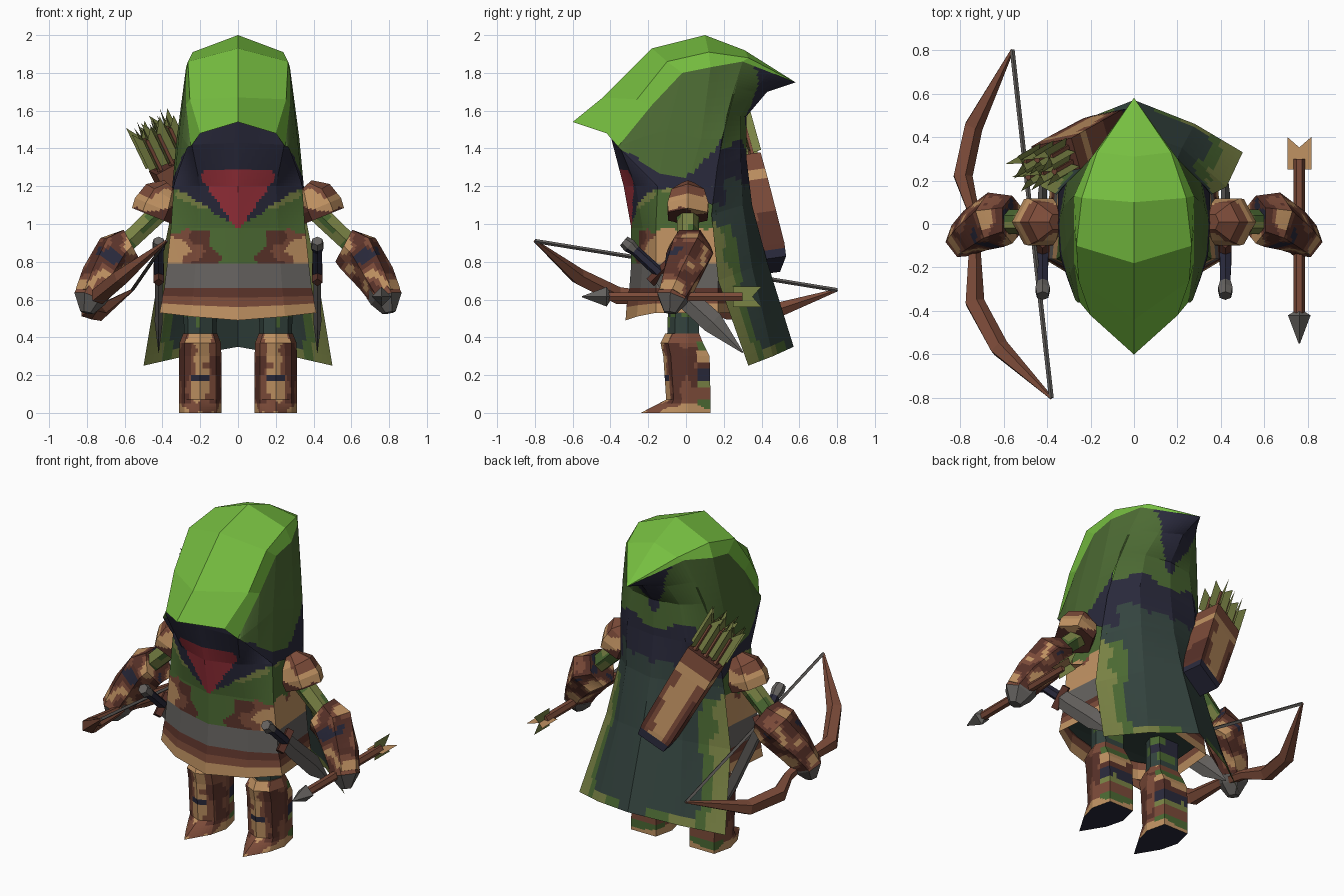
import bpy, bmesh, math
from mathutils import Vector as V, noise

if "Cube" in bpy.data.objects:
    bpy.data.objects.remove(bpy.data.objects["Cube"])

# ---- palette: one flat material per colour
PALETTE = dict(bright_green="76BE40", leaf_green="4C6A33", olive="7A8345", dark_teal="34443F",
               navy="29293B", red="98303A", dark_brown="593229", brown="7C4B39", tan="C09262", gray="65625F")
NAMES = list(PALETTE)


def lin(c):
    c /= 255
    return c / 12.92 if c < .04045 else ((c + .055) / 1.055) ** 2.4


MATS = []
for n, h in PALETTE.items():
    m = bpy.data.materials.new(n)
    m.diffuse_color = [lin(int(h[i:i + 2], 16)) for i in (0, 2, 4)] + [1]
    m.use_nodes = True
    m.node_tree.nodes["Principled BSDF"].inputs["Base Color"].default_value = m.diffuse_color
    MATS.append(m)


# ---- helpers
def nz(p, f=9):
    return noise.noise(V(p) * f + V((3.3, 7.7, 1.1)))


def camo(*levels, f=12):
    """Blotchy pattern: (threshold, colour) pairs tested from low to high."""
    def rule(c, n):
        v = nz(c, f)
        return next((col for t, col in levels if v < t), levels[-1][1])
    return rule


def build(name, rows, colour, closed=False, caps=True, cuts=0, mirror=False):
    """Loft rows of points into a flat-faced mesh and colour its faces by a rule."""
    bm = bmesh.new()
    vs = [[bm.verts.new(p) for p in r] for r in rows]
    k = len(rows[0])
    for a, b in zip(vs, vs[1:]):
        for i in range(k if closed else k - 1):
            j = (i + 1) % k
            bm.faces.new((a[i], a[j], b[j], b[i]))
    if closed and caps:
        for r in (vs[0], vs[-1]):
            c = bm.verts.new(sum((v.co for v in r), V()) / k)
            for i in range(k):
                bm.faces.new((r[i], r[(i + 1) % k], c))
    bmesh.ops.remove_doubles(bm, verts=bm.verts, dist=1e-4)
    bmesh.ops.recalc_face_normals(bm, faces=bm.faces)
    if cuts:
        bmesh.ops.subdivide_edges(bm, edges=bm.edges, cuts=cuts, use_grid_fill=True)
    bm.normal_update()
    for f in bm.faces:
        col = colour if isinstance(colour, str) else colour(f.calc_center_median(), f.normal)
        f.material_index = NAMES.index(col)
    me = bpy.data.meshes.new(name)
    bm.to_mesh(me)
    bm.free()
    for m in MATS:
        me.materials.append(m)
    ob = bpy.data.objects.new(name, me)
    bpy.context.collection.objects.link(ob)
    if mirror:
        ob.modifiers.new("mirror", "MIRROR")
    return ob


def tube(name, path, radii, colour, n=6, up=(0, 0, 1), flat=1, turn=0, **kw):
    """Sweep an n-sided section along a path; flat scales it along 'up'."""
    P = [V(p) for p in path]
    rows = []
    for i, p in enumerate(P):
        d = (P[min(i + 1, len(P) - 1)] - P[max(i - 1, 0)]).normalized()
        b = (V(up) - d * d.dot(V(up))).normalized()
        a = d.cross(b)
        rows.append([p + (a * math.cos(t) + b * flat * math.sin(t)) * radii[i]
                     for t in (turn + math.tau * j / n for j in range(n))])
    return build(name, rows, colour, closed=True, **kw)


# ---- hood: bright top, darker sides
A = [(0, -.6, 1.54), (0, -.44, 1.67), (0, -.18, 1.93), (0, .1, 2), (0, .31, 1.92), (0, .58, 1.75)]
B = [(.2, -.42, 1.48), (.255, -.26, 1.66), (.265, -.1, 1.86), (.24, .12, 1.91), (.17, .33, 1.88), (0, .58, 1.75)]
C = [(.25, -.36, 1.41), (.275, -.18, 1.63), (.275, -.02, 1.8), (.275, .13, 1.83), (.2, .3, 1.86), (0, .58, 1.75)]
M = [(.26, -.36, 1.41), (.295, -.23, 1.46), (.31, -.1, 1.5), (.325, .08, 1.45), (.31, .19, 1.45)]
D = [(.27, -.35, 1.4), (.31, -.24, 1.29), (.34, -.15, 1.2), (.35, 0, 1.18), (.35, .14, 1.1)]
build("hood_top", [A, B, C], "bright_green", mirror=True)


def side_rule(c, n):
    edge = max(1.26, 1.25 - .6 * (c.y + .1), 1.28 + 1.2 * (c.y - .05))
    return "navy" if c.z < edge + .03 * nz(c) else "leaf_green"


build("hood_side", [C[:5], M, D], side_rule, cuts=8, mirror=True)


# ---- cloak hanging from the hood tip
def cloak_rule(c, n):
    x, w = abs(c.x), nz(c, 7) * .05
    edge = .56 - .22 * c.z - x + w
    if c.z > 1.42 + w:
        return "navy" if x < .5 * (c.z - 1.5) + w else "leaf_green"
    if c.z > 1.2 + x * .1 + w or (c.z > 1.1 and x > .28 + w):
        return "navy"
    rim = .115 - .1 * c.z
    if c.z < 1 and edge < rim + .05:
        return "olive" if edge < rim else "leaf_green"
    if c.z < .41 - .2 * x + w and x > .1:
        return "olive" if x > .2 else "leaf_green"
    return "dark_teal"


build("cloak", [
    [(0, .58, 1.75), (.1, .44, 1.805), (.2, .3, 1.86)], [(0, .43, 1.7), (.12, .36, 1.7), (.243, .256, 1.72)],
    [(0, .32, 1.57), (.16, .29, 1.57), (.281, .218, 1.58)], [(0, .32, 1.35), (.2, .29, 1.35), (.334, .165, 1.3)],
    [(0, .35, 1.1), (.2, .3, 1.1), (.355, .135, 1.05)], [(0, .43, .8), (.22, .35, .77), (.425, .17, .7)],
    [(0, .57, .35), (.28, .46, .3), (.5, .33, .25)]], cloak_rule, cuts=8, mirror=True)


# ---- tunic skirt and belt bands
def ring(z, w, f, rise=0.):
    return [(0, -f, z), (.6 * w, -f + .06, z + rise * .5), (w, -.16, z + rise), (w * .93, .17, z + rise), (0, .27, z + rise)]


bands = [(.49, .415, .32, .04), (.56, .405, .315, .02), (.61, .4, .31, .01), (.66, .39, .3, 0), (.79, .375, .29, 0)]
for name, col, lo, hi in zip(("skirt_hem", "skirt_band", "belt_edge", "belt"),
                             ("tan", "brown", "dark_brown", "gray"), bands, bands[1:]):
    build(name, [ring(*lo), ring(*hi)], col, mirror=True)


# ---- tunic chest and face mask
def chest_rule(c, n):
    x, w = abs(c.x), nz(c, 11)
    if c.y < -.1 and c.z < 1.29 and x < .2 * (c.z - .965) / .28 and x < .19:
        return "red"
    if c.z > 1.0 + .55 * x + w * .03:
        return "navy"
    if c.z < .97 + w * .04:
        d = x + w * .12 - (c.z - .88) * .4
        return "tan" if d > .29 else "brown" if d > .22 else "dark_brown" if d > .14 else "leaf_green"
    return "olive" if c.z > 1.0 + .55 * x - max(w, 0) * .12 else "leaf_green"


build("tunic_and_mask", [
    ring(*bands[-1]), ring(.98, .355, .29),
    [(0, -.33, 1.2), (.2, -.265, 1.2), (.34, -.15, 1.2), (.34, .14, 1.2), (0, .25, 1.2)],
    [(0, -.39, 1.43), (.245, -.355, 1.42), (.29, -.1, 1.4), (.3, .14, 1.4), (0, .25, 1.4)],
    [(0, -.43, 1.6), (.2, -.375, 1.52), (.24, -.1, 1.5), (.2, .14, 1.5), (0, .2, 1.5)]],
    chest_rule, cuts=12, mirror=True)
build("tunic_lining", [[(0, -.2, .62)] * 5, ring(.6, .38, .29)], "dark_teal", mirror=True)

# ---- legs and boots


def leg_ring(z, w, f, b):
    k = max(f + .04, -.1)
    return [(.2 + x, y, z) for x, y in ((0, f), (w * .75, k), (w, .01), (w * .75, b),
                                        (-w * .75, b), (-w, .01), (-w * .75, k))]


def boot_rule(c, n):
    x, w = abs(c.x - .2), nz(c, 11)
    if n.z < -.9:
        return "navy"
    if c.y > .06:
        return ("tan", "leaf_green", "brown", "olive", "navy", "dark_brown")[int((c.z + w * .02 + .02) / .05) % 6]
    if c.z > .37:
        return "tan" if x < .06 + w * .04 else "brown"
    if c.z < .05:
        return "tan" if w < -.1 else "brown"
    if x < .05 and c.y < 0:
        return "navy" if abs(c.z - .18) < .02 else "tan" if w < -.12 else "brown"
    return "brown" if w < -.05 else "dark_brown"


build("boot", [leg_ring(0, .112, -.24, .13), leg_ring(.07, .112, -.105, .13), leg_ring(.3, .112, -.12, .125),
               leg_ring(.37, .11, -.135, .09), leg_ring(.42, .09, -.11, .07)], boot_rule, closed=True, cuts=6, mirror=True)
build("trouser_leg", [leg_ring(.4, .085, -.1, .07), leg_ring(.72, .095, -.09, .06)],
      camo((-.1, "dark_teal"), (.3, "leaf_green"), (1, "navy"), f=8), closed=True, cuts=5, mirror=True)

# ---- arms
tube("shoulder_pad", [(.36, .01, 1.205), (.4, .01, 1.16), (.43, .01, 1.09), (.45, .01, 1.04)], [.04, .1, .125, .12],
     lambda c, n: "brown" if c.z + nz(c) * .05 > 1.165 else "tan" if c.z + nz(c) * .04 > 1.075 else "dark_brown",
     up=(0, 1, 0), cuts=5, mirror=True)
tube("upper_arm", [(.42, .01, 1.06), (.62, .01, .87)], [.06, .055],
     camo((-.05, "leaf_green"), (1, "olive"), f=9), cuts=3, mirror=True)
tube("forearm", [(.56, .02, .885), (.635, .02, .845), (.73, -.03, .715), (.785, -.07, .615)], [.11, .13, .105, .085],
     camo((-.24, "tan"), (.02, "brown"), (.45, "dark_brown"), (1, "navy"), f=11), cuts=6, mirror=True)
tube("fist", [(.755, -.05, .655), (.785, -.075, .605), (.8, -.085, .53)], [.088, .088, .035],
     lambda c, n: "brown" if c.z > .63 else "gray", mirror=True)

# ---- hip daggers
X = (1, 0, 0)
tube("dagger_grip", [(.42, -.33, .91), (.42, -.3, .885), (.42, -.27, .86), (.42, -.14, .74)], [.03, .038, .028, .03],
     lambda c, n: "gray" if c.z > .86 else "navy", up=X, mirror=True)
tube("dagger_guard", [(.42, -.19, .69), (.42, -.09, .79)], [.028, .028], "dark_brown", n=4, up=X, mirror=True)
tube("dagger_blade", [(.42, -.14, .74), (.42, -.07, .67), (.42, .14, .48), (.42, .3, .32)], [.05, .055, .06, .004],
     "gray", n=4, up=X, flat=.35, mirror=True)

# ---- bow with string
bow = [(-.38, -.8, .91), (-.62, -.57, .72), (-.735, -.36, .62), (-.735, -.12, .61), (-.745, .07, .58),
       (-.79, .22, .54), (-.74, .45, .53), (-.56, .8, .65)]
tube("bow_limbs", bow, [.008, .046, .048, .03, .03, .048, .046, .008],
     lambda c, n: "navy" if -.2 < c.y < -.16 else "brown", n=5)
tube("bow_string", [bow[0], bow[-1]], [.011, .011], "gray", n=4)

# ---- hand-held arrow
tube("arrow_shaft", [(.76, -.43, .615), (.76, .3, .615)], [.026, .026], "brown", n=6)
tube("arrow_head", [(.76, -.55, .615), (.76, -.42, .615), (.76, -.4, .615)], [.003, .052, .02], "gray", n=4)


def fletching(name, base, axis, side, w, l, col):
    b, d, s = V(base), V(axis).normalized() * l, V(side).normalized() * w
    build(name, [[b - s, b, b + s], [b + d - s, b + d * .68, b + d + s]], col)


fletching("arrow_vane_flat", (.76, .25, .615), (0, 1, 0), X, .055, .15, "tan")
fletching("arrow_vane_upright", (.76, .25, .615), (0, 1, 0), (0, 0, 1), .055, .15, "olive")

# ---- quiver on the back
bot, top, out = V((-.1, .455, .78)), V((-.36, .305, 1.32)), V((-.35, .9, .3))
axis = (top - bot).normalized()
out = (out - axis * out.dot(axis)).normalized()
wide = axis.cross(out)


def quiver_rule(c, n):
    t, s, w = (c - bot).dot(axis), (c - bot).dot(wide), nz(c, 6) * .03
    if t < .05:
        return "navy"
    if n.dot(axis) > .8:
        return "dark_brown"
    if t > .45:
        return "tan" if t < .53 else "brown"
    if abs(n.dot(out)) > .7:
        return "tan" if abs(s) < .05 + w else "brown" if abs(s) < .08 + w or t > .38 else "dark_brown"
    return "brown" if t > .25 + w else "dark_brown"


tube("quiver", [bot, bot.lerp(top, .12), bot.lerp(top, .75), top], [.125, .14, .15, .15], quiver_rule,
     n=4, up=out, flat=.7, turn=math.pi / 4, cuts=7)
for i in range(3):
    for j in range(2):
        p = top + wide * (i - 1) * .07 + out * (j - .5) * .07
        tube("quiver_arrow_shaft", [p - axis * .03, p + axis * .18], [.016, .016], "brown", n=5, up=out)
        for s in (wide + out * .5, out - wide * .5):
            fletching("quiver_arrow_vane", p + axis * .02, axis, s, .055, .22 + .03 * ((i + j) % 2), "olive")
